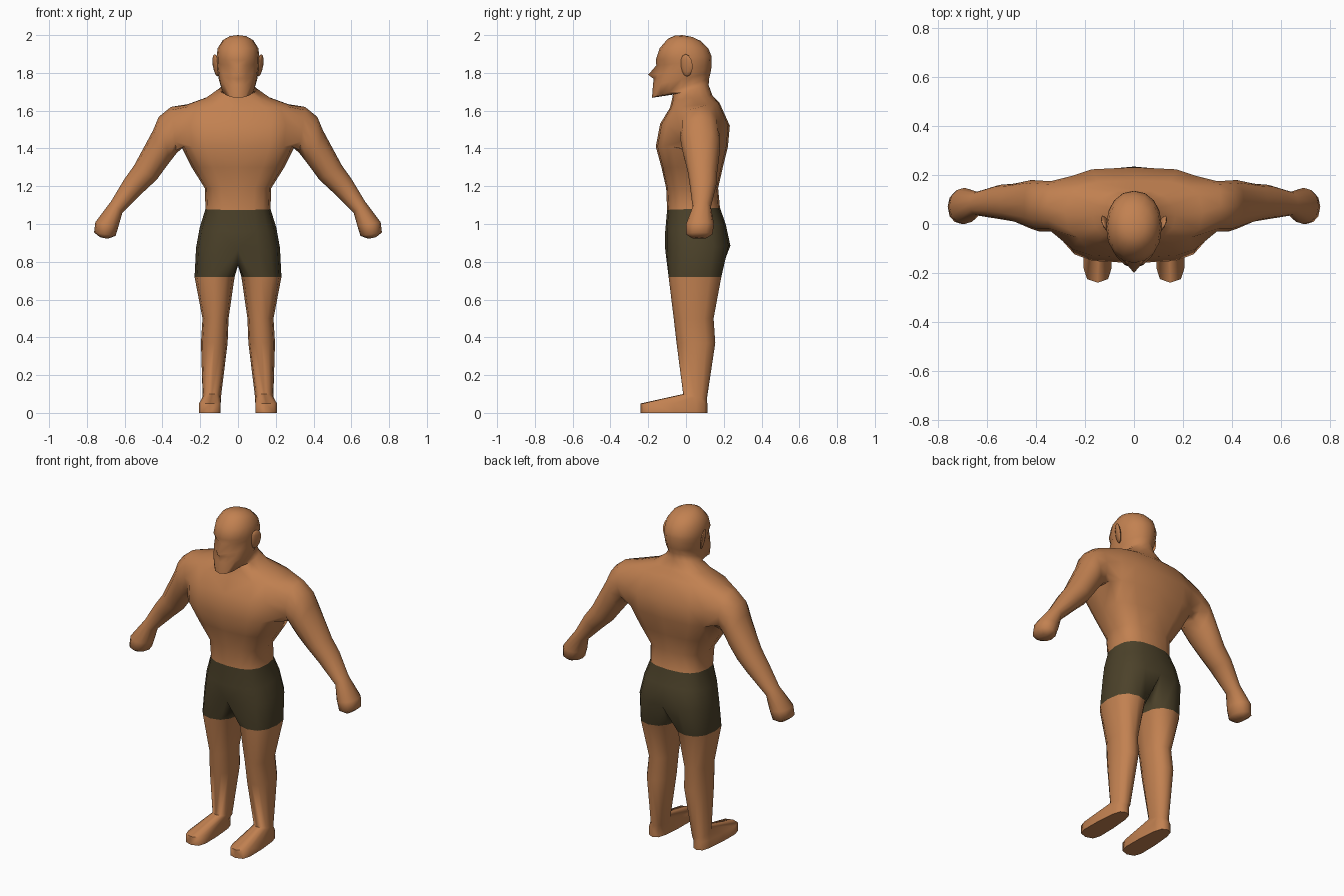
import bpy, bmesh, math
from mathutils import Matrix, Vector

if "Cube" in bpy.data.objects:
    bpy.data.objects.remove(bpy.data.objects["Cube"])


def material(name, rgb):
    m = bpy.data.materials.new(name)
    m.diffuse_color = (*rgb, 1)
    m.use_nodes = True
    m.node_tree.nodes["Principled BSDF"].inputs["Base Color"].default_value = m.diffuse_color
    return m


SKIN, SHORTS = 0, 1
MATS = [material("skin", (0.54, 0.22, 0.082)), material("dark_olive_cloth", (0.072, 0.054, 0.023))]


def power(v, e):
    return math.copysign(abs(v) ** e, v)


def add_object(name, bm):
    bmesh.ops.recalc_face_normals(bm, faces=bm.faces[:])
    mesh = bpy.data.meshes.new(name)
    bm.to_mesh(mesh)
    bm.free()
    for m in MATS:
        mesh.materials.append(m)
    ob = bpy.data.objects.new(name, mesh)
    bpy.context.collection.objects.link(ob)
    bpy.ops.object.select_all(action='DESELECT')
    ob.select_set(True)
    bpy.context.view_layer.objects.active = ob
    bpy.ops.object.shade_smooth_by_angle(angle=math.radians(75))
    mirror = ob.modifiers.new("mirror", 'MIRROR')
    mirror.use_clip = True
    return ob


bm = bmesh.new()


def half_ring(zf, zb, hw, yf, yb, e, nose=0.0):
    """Nine points from front centre round the side to back centre."""
    ring = []
    for i in range(9):
        t = math.pi * i / 8
        x = 0 if i in (0, 8) else hw * power(math.sin(t), e)
        y = (yf + yb) / 2 - (yb - yf) / 2 * power(math.cos(t), e)
        z = zf + (zb - zf) * (y - yf) / (yb - yf)
        ring.append(bm.verts.new((x, y - (nose if i == 0 else 0), z)))
    return ring


def strip(a, b, mat=SKIN, closed=False, skip=()):
    n = len(a)
    for i in range(n if closed else n - 1):
        if i not in skip:
            j = (i + 1) % n
            bm.faces.new((a[i], a[j], b[j], b[i])).material_index = mat


# Trunk, neck and head: front z, back z, half width, front y, back y, roundness, nose
TRUNK = [
    (0.865, 0.885, 0.222, -0.11, 0.235, 0.75),
    (0.96, 1.00, 0.203, -0.11, 0.21, 0.75),
    (1.075, 1.085, 0.172, -0.10, 0.18, 0.75),
    (1.19, 1.19, 0.176, -0.105, 0.17, 0.72),
    (1.30, 1.30, 0.245, -0.13, 0.195, 0.65),
    (1.41, 1.41, 0.30, -0.16, 0.222, 0.6),
    (1.53, 1.52, 0.31, -0.137, 0.232, 0.6),
    (1.615, 1.64, 0.28, -0.085, 0.178, 0.65),
    (1.655, 1.68, 0.17, -0.075, 0.14, 0.85),
    (1.685, 1.735, 0.102, -0.07, 0.12, 0.9),
    (1.668, 1.77, 0.088, -0.18, 0.122, 0.95),
    (1.735, 1.80, 0.102, -0.175, 0.13, 0.95),
    (1.768, 1.825, 0.106, -0.165, 0.134, 0.95, 0.006),
    (1.79, 1.845, 0.109, -0.16, 0.136, 0.95, 0.04),
    (1.84, 1.87, 0.113, -0.143, 0.136, 0.95, 0.014),
    (1.868, 1.89, 0.114, -0.16, 0.134, 0.95),
    (1.93, 1.93, 0.108, -0.14, 0.118, 0.95),
    (1.98, 1.968, 0.08, -0.097, 0.08, 1),
    (1.997, 1.99, 0.045, -0.06, 0.035, 1),
]
rings = [half_ring(*r) for r in TRUNK]
for i in range(len(rings) - 1):
    hole = (2, 3, 4, 5) if i in (5, 6) else ()     # opening for the arm
    strip(rings[i], rings[i + 1], SHORTS if i < 2 else SKIN, skip=hole)
crown = bm.verts.new((0, -0.02, 2.0))
for i in range(8):
    bm.faces.new((rings[-1][i], rings[-1][i + 1], crown))

# Arm: upper x z, lower x z, front y, back y
ARM = [
    (0.355, 1.62, 0.325, 1.375, -0.03, 0.175),
    (0.42, 1.567, 0.36, 1.33, -0.03, 0.178),
    (0.45, 1.495, 0.39, 1.29, -0.02, 0.18),
    (0.55, 1.31, 0.43, 1.235, 0.01, 0.165),
    (0.60, 1.24, 0.50, 1.17, 0.02, 0.16),
    (0.672, 1.12, 0.612, 1.06, 0.035, 0.132),
    (0.755, 1.01, 0.632, 0.99, 0.0, 0.148),
    (0.762, 0.955, 0.648, 0.937, 0.0, 0.14),
    (0.73, 0.93, 0.69, 0.922, 0.03, 0.11),
]


def arm_ring(ux, uz, lx, lz, yf, yb):
    ring = []
    for k in range(12):
        t = math.radians(30 * k)
        s = (1 - math.cos(t)) / 2                  # 0 at the lower side, 1 at the upper
        y = (yf + yb) / 2 + (yb - yf) / 2 * power(math.sin(t), 0.9)
        ring.append(bm.verts.new((lx + (ux - lx) * s, y, lz + (uz - lz) * s)))
    return ring


low, mid, top = rings[5:8]
prev = [low[4], low[5], low[6], mid[6], top[6], top[5], top[4], top[3], top[2], mid[2], low[2], low[3]]
for a in ARM:
    ring = arm_ring(*a)
    strip(prev, ring, closed=True)
    prev = ring
bm.faces.new(prev)

# Leg and foot: front z, back z, inner x, outer x, front y, back y, roundness, heel taper
LEG = [
    (0.72, 0.72, 0.018, 0.23, -0.092, 0.187, 0.85, 0),
    (0.50, 0.50, 0.05, 0.188, -0.065, 0.146, 0.9, 0),
    (0.37, 0.37, 0.055, 0.196, -0.05, 0.155, 0.9, 0),
    (0.10, 0.07, 0.09, 0.187, -0.015, 0.11, 0.9, 0),
    (0.05, 0.05, 0.083, 0.215, -0.24, 0.113, 0.6, 0.3),
    (0.0, 0.0, 0.083, 0.215, -0.24, 0.113, 0.6, 0.3),
]


def leg_ring(zf, zb, xi, xo, yf, yb, e, taper):
    ring = []
    for k in range(12):
        t = math.radians(30 * k - 30)
        s = (1 - power(math.cos(t), e)) / 2        # 0 at the front, 1 at the back
        half = (xo - xi) / 2 * (1 - taper * s)
        x = (xi + xo) / 2 + half * power(math.sin(t), e)
        ring.append(bm.verts.new((x, yf + (yb - yf) * s, zf + (zb - zf) * s)))
    return ring


crotch = [bm.verts.new(p) for p in ((0, 0.13, 0.79), (0, 0.05, 0.78), (0, -0.03, 0.785))]
prev = rings[0] + crotch
for i, l in enumerate(LEG):
    ring = leg_ring(*l)
    strip(prev, ring, SHORTS if i == 0 else SKIN, closed=True)
    prev = ring
bm.faces.new(prev)

# Drop the unused points inside the arm opening
bmesh.ops.delete(bm, geom=[v for v in bm.verts if not v.link_faces], context='VERTS')
add_object("body", bm)

# Ears: flattened spheres flaring out towards the back and top
bm = bmesh.new()
place = (Matrix.Translation(Vector((0.116, 0.002, 1.84)))
         @ Matrix.Rotation(math.radians(-24), 4, 'Z')
         @ Matrix.Rotation(math.radians(9), 4, 'Y')
         @ Matrix.Diagonal((0.011, 0.036, 0.06, 1)))
bmesh.ops.create_uvsphere(bm, u_segments=10, v_segments=6, radius=1, matrix=place)
add_object("ears", bm)
